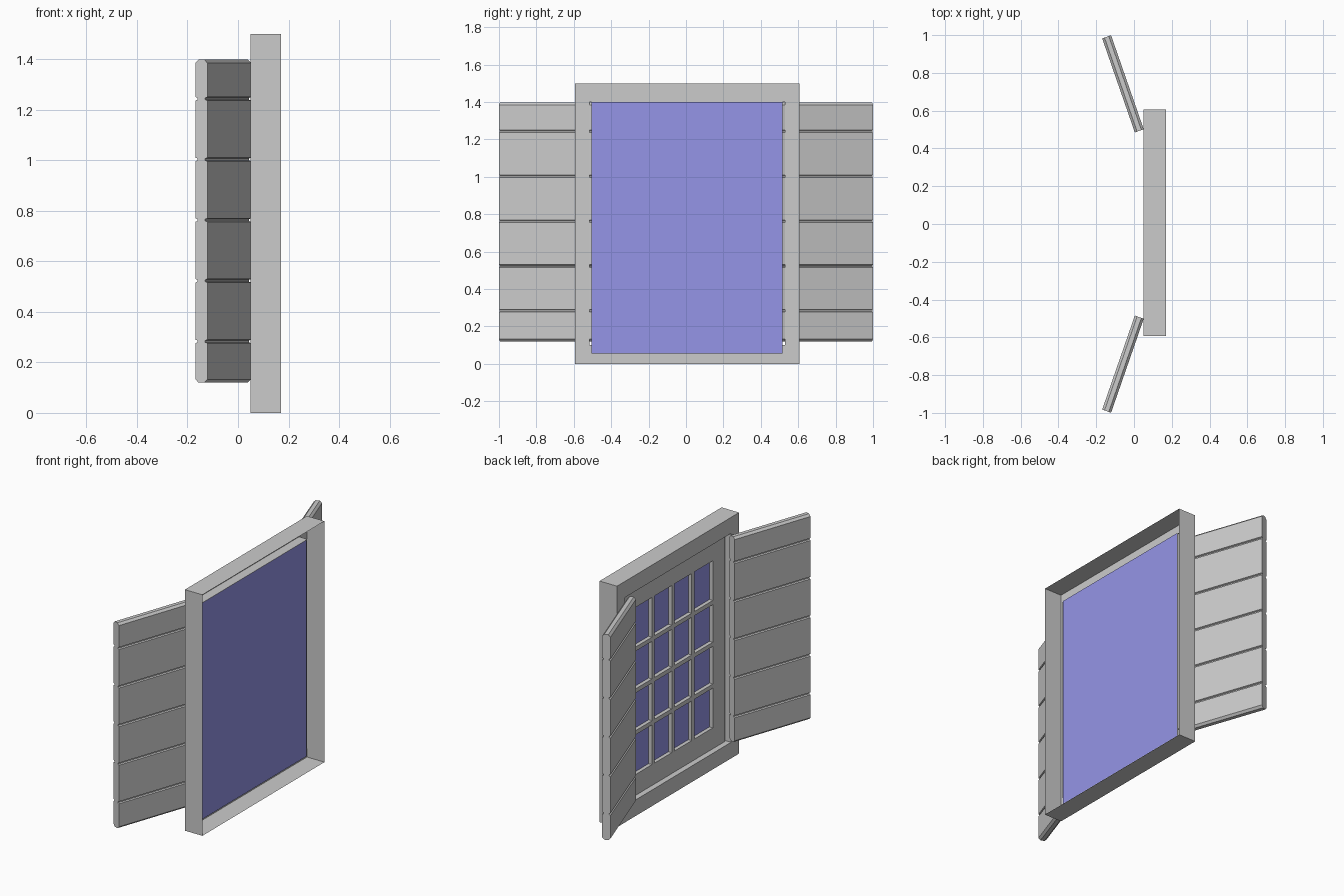
import bpy, math
from mathutils import Vector

if "Cube" in bpy.data.objects:
    bpy.data.objects.remove(bpy.data.objects["Cube"])


def mesh_object(name, verts, faces):
    me = bpy.data.meshes.new(name)
    me.from_pydata(verts, [], faces)
    me.update()
    ob = bpy.data.objects.new(name, me)
    bpy.context.collection.objects.link(ob)
    return ob


def bridge(loops, n):
    return [(k * n + i, k * n + (i + 1) % n, (k + 1) * n + (i + 1) % n, (k + 1) * n + i)
            for k in range(loops - 1) for i in range(n)]


def rect(x, y0, y1, z0, z1):
    return [(x, y0, z0), (x, y1, z0), (x, y1, z1), (x, y0, z1)]


def box(name, x0, x1, y0, y1, z0, z1):
    v = rect(x0, y0, y1, z0, z1) + rect(x1, y0, y1, z0, z1)
    return mesh_object(name, v, bridge(2, 4) + [(3, 2, 1, 0), (4, 5, 6, 7)])


# Casing: outer rim, flat ring on the shutter side, inner lip; open behind
rings = (rect(0.17, -0.593, 0.607, 0, 1.5) + rect(0.05, -0.593, 0.607, 0, 1.5)
         + rect(0.05, -0.515, 0.53, 0.1, 1.4) + rect(0.105, -0.515, 0.53, 0.1, 1.4))
mesh_object("window_casing", rings, bridge(4, 4))

# Sash: closed rectangular ring around the panes
Y0, Y1, Z0, Z1 = -0.505, 0.516, 0.055, 1.4
PY0, PY1, PZ0, PZ1 = -0.385, 0.395, 0.23, 1.27
XA, XB = 0.085, 0.108
sash = (rect(XB, Y0, Y1, Z0, Z1) + rect(XA, Y0, Y1, Z0, Z1)
        + rect(XA, PY0, PY1, PZ0, PZ1) + rect(XB, PY0, PY1, PZ0, PZ1)
        + rect(XB, Y0, Y1, Z0, Z1))
mesh_object("window_sash", sash, bridge(5, 4))

# Glazing bars, four by four panes
for i in range(1, 4):
    y = PY0 + (PY1 - PY0) * i / 4
    z = PZ0 + (PZ1 - PZ0) * i / 4
    box("upright_glazing_bar", XA, XB, y - 0.013, y + 0.013, PZ0, PZ1)
    box("cross_glazing_bar", XA, XB, PY0, PY1, z - 0.013, z + 0.013)

# Glass
glass = mesh_object("glass", rect(0.11, Y0, Y1, Z0, Z1), [(0, 1, 2, 3)])
mat = bpy.data.materials.new("blue_glass")
mat.diffuse_color = (0.3, 0.3, 0.8, 1)
mat.use_nodes = True
mat.node_tree.nodes["Principled BSDF"].inputs["Base Color"].default_value = mat.diffuse_color
glass.data.materials.append(mat)

# Shutters: planked profile with grooves on both faces, extruded along the width
T, G, C = 0.025, 0.007, 0.013
side = [(T - C, 0.12), (T, 0.12 + C)]
for k in range(5):
    zg = 0.283 + 0.24 * k
    side += [(T, zg - G), (T - 0.009, zg - G * 0.5), (T - 0.009, zg + G * 0.5), (T, zg + G)]
side += [(T, 1.398 - C), (T - C, 1.398)]
profile = side + [(-t, z) for t, z in reversed(side)]
n = len(profile)
for s, name in ((1, "left_shutter"), (-1, "right_shutter")):
    a, b = Vector((0.028, 0.493)), Vector((-0.145, 0.991))
    d = (b - a).normalized()
    nrm = Vector((d.y, -d.x))
    verts = []
    for p in (a, b):
        for t, z in profile:
            q = p + nrm * t
            verts.append((q.x, q.y * s, z))
    # End caps as strips between the two faces keep the grooves clean
    faces = bridge(2, n)
    for i in range(n // 2 - 1):
        cap = (i, i + 1, n - 2 - i, n - 1 - i)
        faces += [cap, tuple(j + n for j in reversed(cap))]
    if s > 0:
        faces = [tuple(reversed(f)) for f in faces]
    mesh_object(name, verts, faces)
